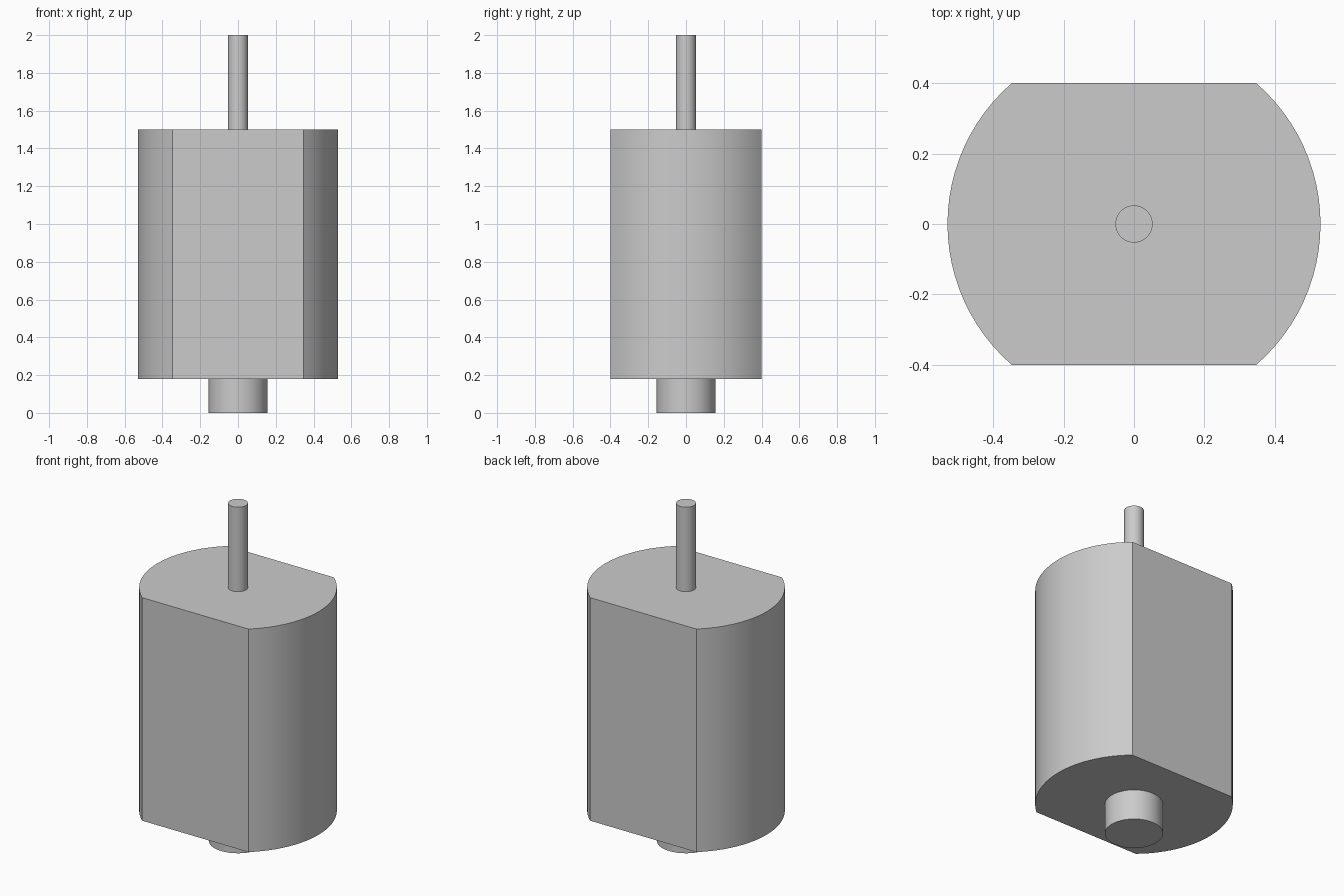
import bpy
import bmesh
from math import asin, cos, sin, pi, tau, radians

if "Cube" in bpy.data.objects:
    bpy.data.objects.remove(bpy.data.objects["Cube"], do_unlink=True)

# Single metal colour
metal = bpy.data.materials.new("grey metal")
metal.use_nodes = True
colour = (0.6, 0.6, 0.6, 1)
metal.diffuse_color = colour
metal.node_tree.nodes["Principled BSDF"].inputs["Base Color"].default_value = colour


def extrude_profile(name, points, bottom, top):
    """Extrude a closed xy outline from bottom to top."""
    bm = bmesh.new()
    face = bm.faces.new([bm.verts.new((x, y, bottom)) for x, y in points])
    result = bmesh.ops.extrude_face_region(bm, geom=[face])
    raised = [v for v in result["geom"] if isinstance(v, bmesh.types.BMVert)]
    bmesh.ops.translate(bm, verts=raised, vec=(0, 0, top - bottom))
    bmesh.ops.recalc_face_normals(bm, faces=bm.faces)
    mesh = bpy.data.meshes.new(name)
    bm.to_mesh(mesh)
    bm.free()
    mesh.materials.append(metal)
    part = bpy.data.objects.new(name, mesh)
    bpy.context.collection.objects.link(part)
    bpy.ops.object.select_all(action="DESELECT")
    part.select_set(True)
    bpy.context.view_layer.objects.active = part
    bpy.ops.object.shade_smooth_by_angle(angle=radians(30))
    return part


def arc(radius, start, end, steps):
    angles = [start + (end - start) * i / steps for i in range(steps + 1)]
    return [(radius * cos(a), radius * sin(a)) for a in angles]


# Motor can: a round body with flats on the front and back
radius, flat = 0.53, 0.4
half = asin(flat / radius)
outline = arc(radius, -half, half, 24) + arc(radius, pi - half, pi + half, 24)
extrude_profile("motor_can", outline, 0.18, 1.5)

# Bearing boss below and drive shaft above
extrude_profile("bearing_boss", arc(0.156, 0, tau, 48)[:-1], 0, 0.18)
extrude_profile("drive_shaft", arc(0.053, 0, tau, 48)[:-1], 1.5, 2)
